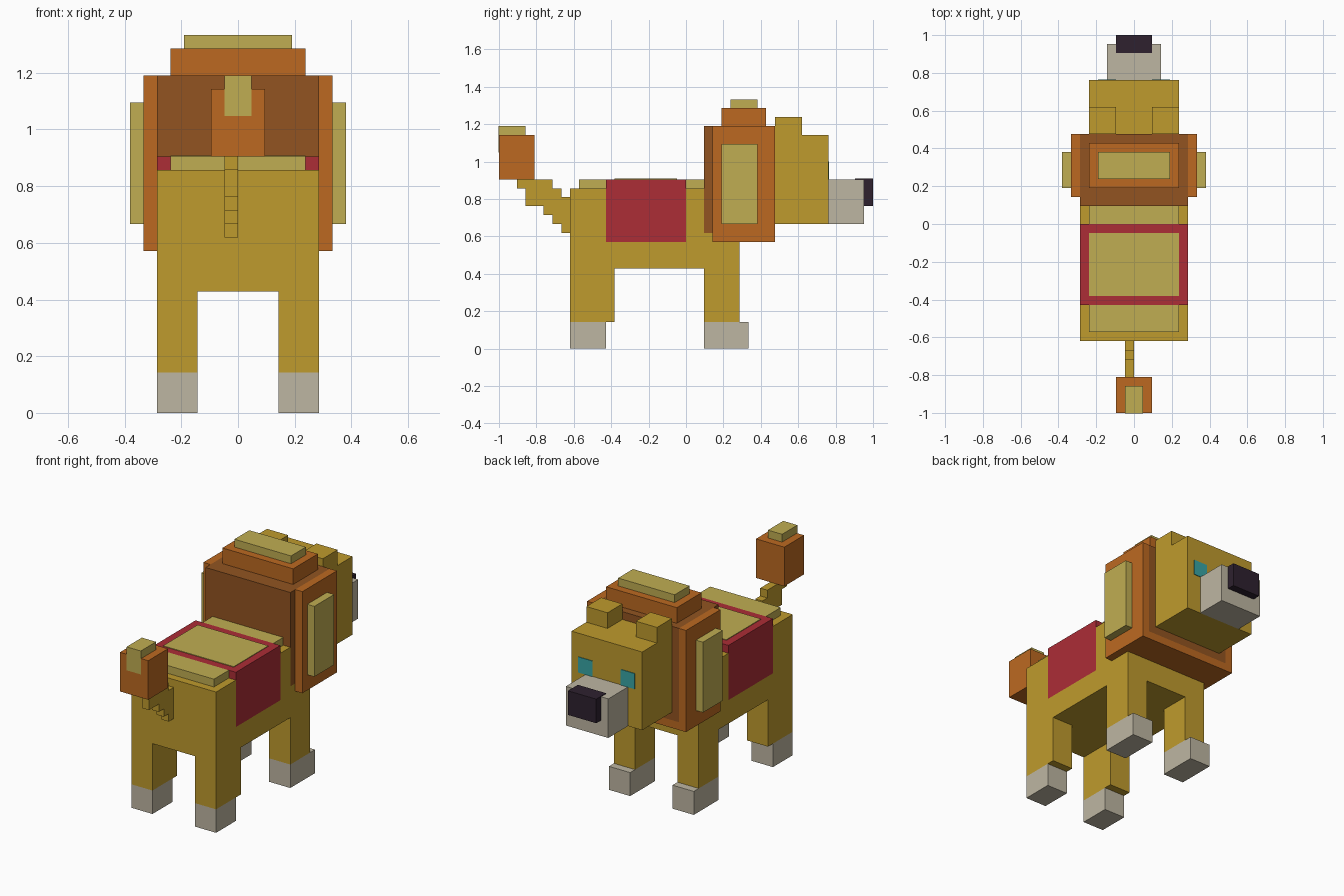
import bpy, bmesh
from mathutils import Vector

U = 1 / 21      # one block of the modelling grid
THIN = 0.08     # plate thickness in blocks

cube = bpy.data.objects.get("Cube")
if cube:
    bpy.data.objects.remove(cube)


def material(name, r, g, b):
    def lin(c):
        c /= 255
        return c / 12.92 if c <= 0.04045 else ((c + 0.055) / 1.055) ** 2.4
    col = (lin(r), lin(g), lin(b), 1)
    m = bpy.data.materials.new(name)
    m.diffuse_color = col
    m.use_nodes = True
    m.node_tree.nodes["Principled BSDF"].inputs["Base Color"].default_value = col
    return m


gold = material("gold fur", 191, 155, 45)
straw = material("pale straw", 192, 174, 82)
orange = material("orange mane", 188, 105, 33)
brown = material("brown mane", 146, 84, 33)
red = material("red cloth", 172, 45, 54)
cream = material("cream paw", 190, 182, 162)
dark = material("dark nose", 46, 33, 47)
teal = material("teal eye", 56, 165, 165)


def prism(name, mat, x0, x1, profile):
    """Extrude a (y, z) outline along x from x0 to x1."""
    bm = bmesh.new()
    face = bm.faces.new([bm.verts.new(Vector((x0, y, z)) * U) for y, z in profile])
    out = bmesh.ops.extrude_face_region(bm, geom=[face])
    moved = [v for v in out["geom"] if isinstance(v, bmesh.types.BMVert)]
    bmesh.ops.translate(bm, verts=moved, vec=((x1 - x0) * U, 0, 0))
    bmesh.ops.recalc_face_normals(bm, faces=bm.faces)
    mesh = bpy.data.meshes.new(name)
    bm.to_mesh(mesh)
    bm.free()
    mesh.materials.append(mat)
    ob = bpy.data.objects.new(name, mesh)
    bpy.context.collection.objects.link(ob)
    return ob


def box(name, mat, x, y, z):
    (y0, y1), (z0, z1) = y, z
    return prism(name, mat, *x, [(y0, z0), (y1, z0), (y1, z1), (y0, z1)])


def centred(name, mat, half, y, z):
    return box(name, mat, (-half, half), y, z)


def pair(name, mat, x, y, z):
    box("left_" + name, mat, x, y, z)
    box("right_" + name, mat, (-x[1], -x[0]), y, z)


# Body, notched where the saddle cloth and mane sit
prism("body", gold, -6, 6, [
    (-13, 9), (6, 9), (6, 12), (3, 12), (3, 13), (2, 13),
    (2, 18), (0, 18), (0, 12), (-9, 12), (-9, 18), (-13, 18)])
centred("rump_stripe", straw, 5, (-12, -9), (18, 19))
centred("shoulder_stripe", straw, 5, (0, 2), (18, 19))

# Saddle cloth with its pale top panel
centred("saddle_cloth", red, 6, (-9, 0), (12, 19))
centred("saddle_panel", straw, 5, (-8, -1), (19, 19 + THIN))

# Legs and paws
pair("hind_leg", gold, (3, 6), (-13, -8), (3, 9))
pair("hind_paw", cream, (3, 6), (-13, -9), (0, 3))
pair("front_leg", gold, (3, 6), (2, 6), (3, 9))
pair("front_paw", cream, (3, 6), (2, 7), (0, 3))

# Mane
centred("mane_core", brown, 6, (2, 10), (13, 25))
centred("mane_lower", orange, 7, (3, 10), (12, 13))
pair("mane_side", orange, (6, 7), (3, 10), (13, 25))
pair("mane_side_tuft", straw, (7, 8), (4, 8), (14, 23))
centred("mane_crest", orange, 5, (4, 9), (25, 27))
centred("mane_crest_tip", straw, 4, (5, 8), (27, 28))

# Head
centred("head", gold, 5, (10, 16), (14, 24))
pair("ear", gold, (2, 5), (10, 13), (24, 26))
centred("muzzle", cream, 3, (16, 20), (14, 19))
centred("nose", dark, 2, (19, 21), (16, 19 + THIN))
pair("eye", teal, (2, 4), (16, 16 + THIN), (19, 21))

# Stepped tail rising to a tuft
prism("tail", gold, -1, 0, [
    (-13, 13), (-14, 13), (-14, 14), (-15, 14), (-15, 15), (-16, 15),
    (-16, 16), (-18, 16), (-18, 18), (-19, 18), (-19, 19), (-15, 19),
    (-15, 18), (-14, 18), (-14, 17), (-13, 17)])
centred("tail_tuft", orange, 2, (-21, -17), (19, 24))
centred("tail_tip", straw, 1, (-21, -18), (24, 25))
centred("tail_tip_patch", straw, 1, (-21 - THIN, -21), (22, 25))
